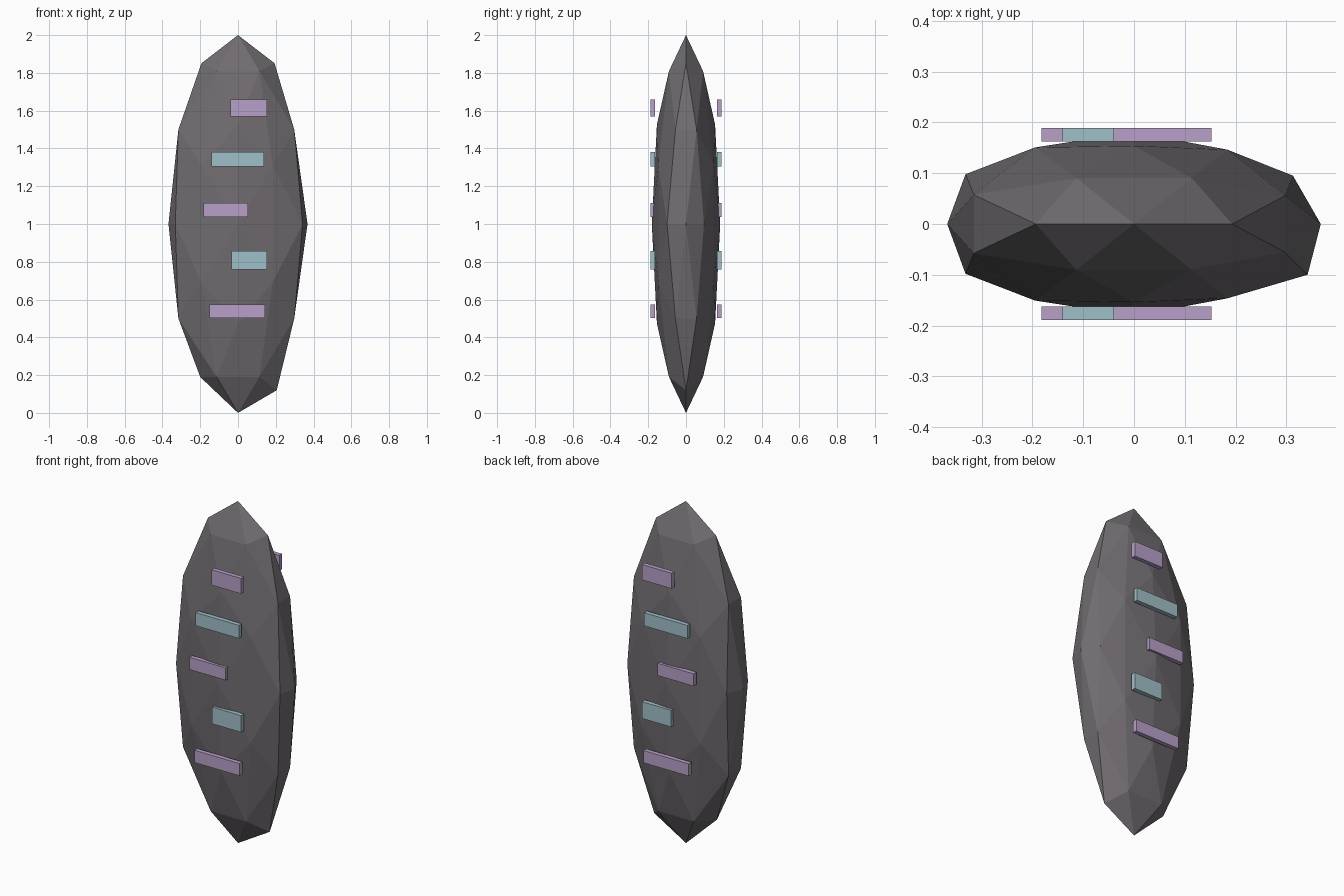
import bpy, bmesh
from mathutils import Vector
from itertools import product

if "Cube" in bpy.data.objects:
    bpy.data.objects.remove(bpy.data.objects["Cube"])


def material(name, hex_code):
    def lin(c):
        return c / 12.92 if c <= 0.04045 else ((c + 0.055) / 1.055) ** 2.4
    m = bpy.data.materials.new(name)
    rgb = [lin(int(hex_code[i:i + 2], 16) / 255) for i in (0, 2, 4)]
    m.diffuse_color = (*rgb, 1)
    m.use_nodes = True
    m.node_tree.nodes["Principled BSDF"].inputs["Base Color"].default_value = m.diffuse_color
    return m


STONE = material("dark grey stone", "706c70")
PURPLE = material("pale purple", "b8a0c8")
TEAL = material("pale teal", "a0c0c8")


def add_object(name, bm, mat):
    bmesh.ops.recalc_face_normals(bm, faces=bm.faces)
    mesh = bpy.data.meshes.new(name)
    bm.to_mesh(mesh)
    bm.free()
    mesh.materials.append(mat)
    obj = bpy.data.objects.new(name, mesh)
    bpy.context.collection.objects.link(obj)
    return obj


# Standing stone: once-divided icosahedron with an edge midpoint at the top.
# Each seed (x, depth, height) is mirrored in all axes and cycled.
points = set()
for seed in [(0, 0, 1), (0.526, 0, 0.851), (0.309, 0.5, 0.809)]:
    for signs in product((-1, 1), repeat=3):
        p = [a * s + 0.0 for a, s in zip(seed, signs)]
        for k in range(3):
            points.add(tuple(p[k:] + p[:k]))
bm = bmesh.new()
for p in sorted(points):
    bm.verts.new(p)
bmesh.ops.convex_hull(bm, input=bm.verts[:])

# Stretch to a slab and nudge the chipped corners
for v in bm.verts:
    x, y, z = v.co
    v.co = Vector((x * 0.368, y * 0.181, 1 + z))
    if -0.95 < x < -0.4 and abs(z) < 0.7:
        v.co.x *= 1.06
        v.co.y *= 1.03
    if abs(y) < 0.01 and z < -0.8 and abs(x) > 0.4:
        v.co = Vector((0.205, 0, 0.12)) if x > 0 else Vector((-0.2, 0, 0.19))
    if x > 0.8 and y < -0.4:
        v.co = Vector((0.342, -0.1, 1.0))
add_object("standing_stone", bm, STONE)

# Glyph bars: x min, x max, z min, z max; the same on front and back
BARS = [
    (-0.040, 0.153, 1.570, 1.660),
    (-0.141, 0.138, 1.305, 1.382),
    (-0.182, 0.053, 1.038, 1.110),
    (-0.035, 0.153, 0.760, 0.858),
    (-0.150, 0.143, 0.503, 0.575),
]
for i, (x0, x1, z0, z1) in enumerate(BARS):
    for side, sign in (("front", -1), ("back", 1)):
        bm = bmesh.new()
        bmesh.ops.create_cube(bm, size=1)
        bmesh.ops.scale(bm, vec=(x1 - x0, 0.026, z1 - z0), verts=bm.verts)
        bmesh.ops.translate(bm, vec=((x0 + x1) / 2, sign * 0.176, (z0 + z1) / 2),
                            verts=bm.verts)
        add_object(f"{side}_bar_{i + 1}", bm, TEAL if i % 2 else PURPLE)
